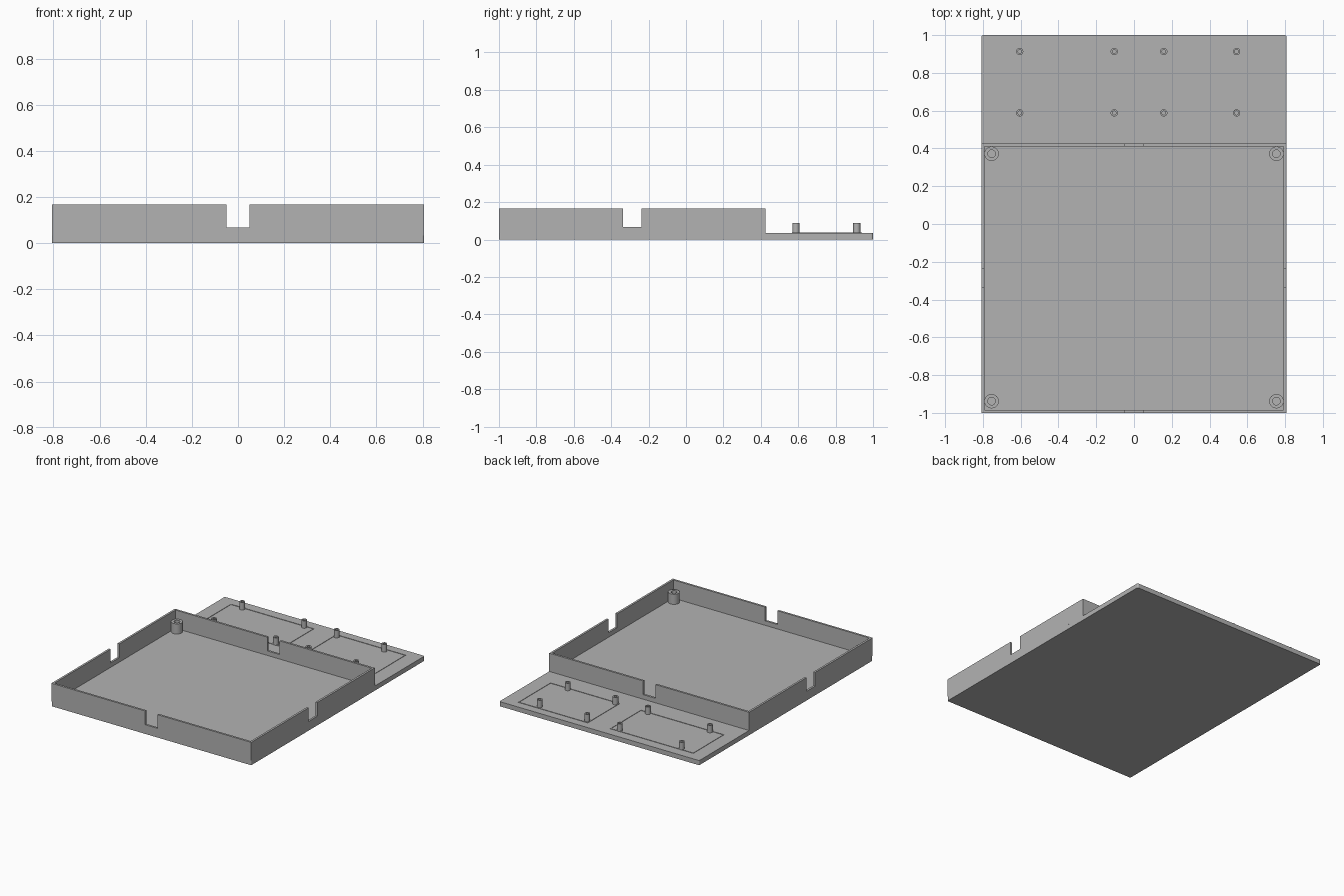
import bpy
import bmesh
from mathutils import Matrix, Vector

if "Cube" in bpy.data.objects:
    bpy.data.objects.remove(bpy.data.objects["Cube"], do_unlink=True)

grey = bpy.data.materials.new("light grey plastic")
grey.use_nodes = True
grey.diffuse_color = (0.45, 0.45, 0.45, 1)
grey.node_tree.nodes["Principled BSDF"].inputs["Base Color"].default_value = grey.diffuse_color

HALF_X, FLOOR, TOP, WALL = 0.807, 0.034, 0.167, 0.015
FRONT, TRAY_BACK, BACK = -1.0, 0.425, 1.0
NOTCH_Z, NOTCH, SIDE_NOTCH_Y = 0.067, 0.05, -0.287


def finish(name, bm):
    mesh = bpy.data.meshes.new(name)
    bmesh.ops.recalc_face_normals(bm, faces=bm.faces)
    bm.to_mesh(mesh)
    bm.free()
    mesh.materials.append(grey)
    obj = bpy.data.objects.new(name, mesh)
    bpy.context.collection.objects.link(obj)
    return obj


def box(name, low, high):
    low, high = Vector(low), Vector(high)
    bm = bmesh.new()
    matrix = Matrix.Translation((low + high) / 2) @ Matrix.Diagonal((*(high - low), 1))
    bmesh.ops.create_cube(bm, size=1, matrix=matrix)
    return finish(name, bm)


def cut(obj, cutter):
    mod = obj.modifiers.new("cut", "BOOLEAN")
    mod.operation = "DIFFERENCE"
    mod.solver = "EXACT"
    mod.object = cutter
    cutter.hide_render = True
    cutter.hide_set(True)
    cutter.display_type = "WIRE"


def tube(name, x, y, outer, inner, low, high, sides=32):
    """Hollow post turned from a closed profile."""
    bm = bmesh.new()
    profile = [(outer, low), (outer, high), (inner, high), (inner, low)]
    verts = [bm.verts.new((r, 0, z)) for r, z in profile]
    edges = [bm.edges.new((verts[i], verts[(i + 1) % 4])) for i in range(4)]
    bmesh.ops.spin(bm, geom=verts + edges, axis=(0, 0, 1), cent=(0, 0, 0),
                   angle=6.2831853, steps=sides, use_duplicate=False)
    bmesh.ops.remove_doubles(bm, verts=bm.verts, dist=1e-5)
    bmesh.ops.translate(bm, verts=bm.verts, vec=(x, y, 0))
    obj = finish(name, bm)
    bpy.ops.object.select_all(action="DESELECT")
    obj.select_set(True)
    bpy.context.view_layer.objects.active = obj
    bpy.ops.object.shade_smooth_by_angle()


def outline(name, x0, x1, y0, y1, z, width=0.006, height=0.003):
    """Thin raised rectangular frame."""
    bm = bmesh.new()
    rings = []
    for d in (0, width):
        corners = [(x0 + d, y0 + d), (x1 - d, y0 + d), (x1 - d, y1 - d), (x0 + d, y1 - d)]
        rings.append([bm.verts.new((x, y, z)) for x, y in corners])
    for i in range(4):
        j = (i + 1) % 4
        bm.faces.new((rings[0][i], rings[0][j], rings[1][j], rings[1][i]))
    solid = bmesh.ops.extrude_face_region(bm, geom=bm.faces[:])
    top = [v for v in solid["geom"] if isinstance(v, bmesh.types.BMVert)]
    bmesh.ops.translate(bm, verts=top, vec=(0, 0, height))
    finish(name, bm)


# Base slab with slightly rounded corners
bm = bmesh.new()
matrix = Matrix.Translation((0, 0, FLOOR / 2)) @ Matrix.Diagonal((2 * HALF_X, BACK - FRONT, FLOOR, 1))
bmesh.ops.create_cube(bm, size=1, matrix=matrix)
upright = [e for e in bm.edges if abs(e.verts[0].co.z - e.verts[1].co.z) > FLOOR / 2]
bmesh.ops.bevel(bm, geom=upright, offset=0.01, segments=4, profile=0.5, affect="EDGES")
finish("base_slab", bm)

# Tray walls with a cable notch in each side
walls = box("tray_walls", (-HALF_X, FRONT, FLOOR), (HALF_X, TRAY_BACK, TOP))
cut(walls, box("tray_hollow_cutter", (-HALF_X + WALL, FRONT + WALL, 0),
               (HALF_X - WALL, TRAY_BACK - WALL, 1)))
cut(walls, box("front_back_notch_cutter", (-NOTCH, -2, NOTCH_Z), (NOTCH, 2, 1)))
cut(walls, box("side_notch_cutter", (-2, SIDE_NOTCH_Y - NOTCH, NOTCH_Z),
               (2, SIDE_NOTCH_Y + NOTCH, 1)))

# Screw bosses in the tray corners
for side, x in (("left", 0.754), ("right", -0.754)):
    for end, y in (("front", -0.938), ("back", 0.372)):
        tube(f"{end}_{side}_screw_boss", x, y, 0.038, 0.02, FLOOR, 0.108)

# Circuit board standoffs and board outlines on the rear shelf
for board, columns in (("small_board", (0.158, 0.543)), ("long_board", (-0.605, -0.105))):
    for x in columns:
        for y in (0.588, 0.913):
            tube(f"{board}_standoff", x, y, 0.019, 0.01, FLOOR, 0.088, 24)
outline("small_board_outline", 0.135, 0.699, 0.567, 0.94, FLOOR)
outline("long_board_outline", -0.71, -0.036, 0.573, 0.93, FLOOR)
